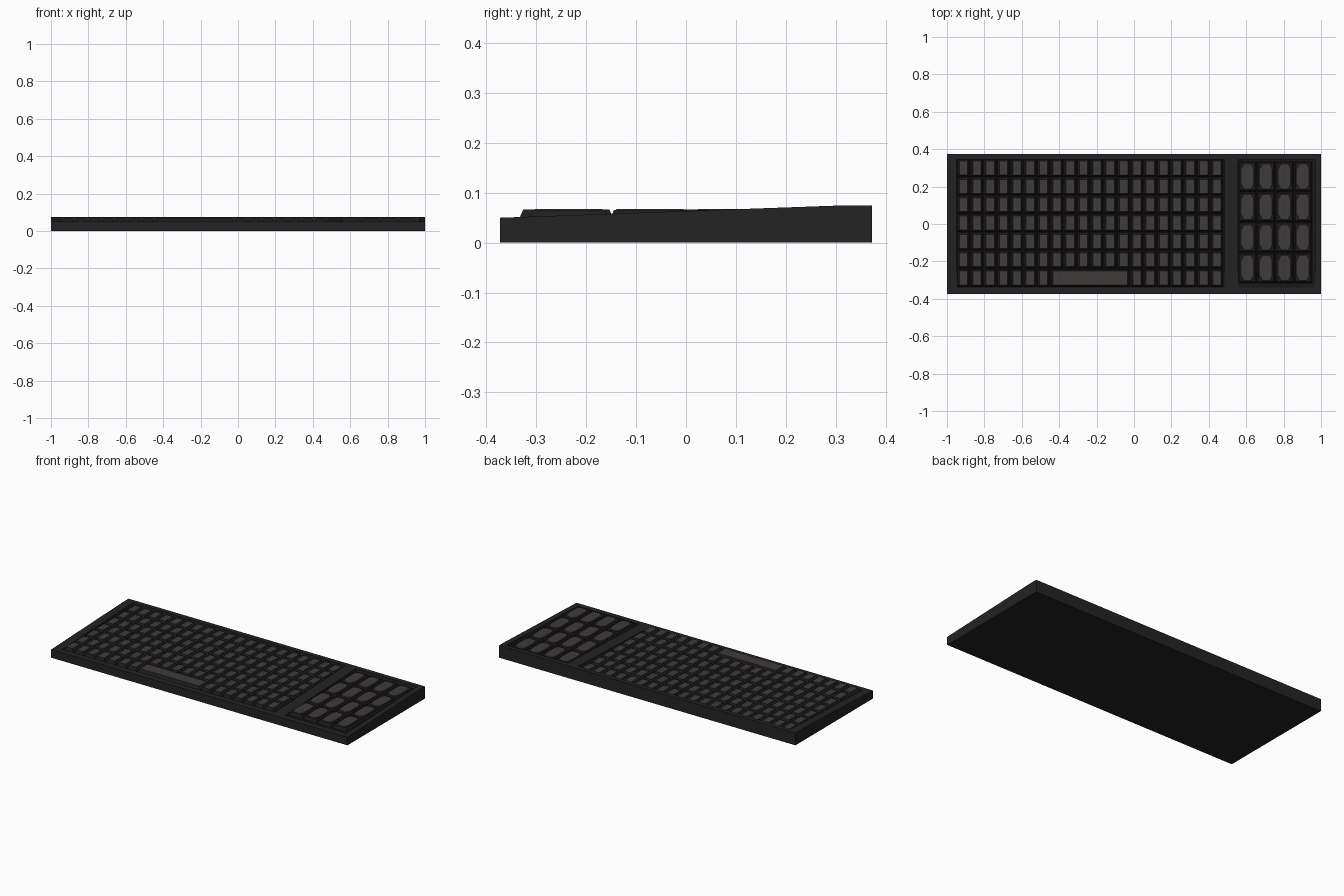
import bpy, bmesh

if "Cube" in bpy.data.objects:
    bpy.data.objects.remove(bpy.data.objects["Cube"])


def material(name, r, g, b):
    m = bpy.data.materials.new(name)
    m.diffuse_color = (r, g, b, 1)
    m.use_nodes = True
    m.node_tree.nodes["Principled BSDF"].inputs["Base Color"].default_value = m.diffuse_color
    return m


CASE = material("case_black", 0.017, 0.017, 0.017)
WELL = material("well_dark", 0.009, 0.009, 0.009)
SIDE = material("key_side_black", 0.013, 0.013, 0.013)
CAP = material("key_top_brown", 0.050, 0.043, 0.042)


def finish(bm, name, mats):
    bmesh.ops.recalc_face_normals(bm, faces=bm.faces)
    me = bpy.data.meshes.new(name)
    bm.to_mesh(me)
    bm.free()
    for m in mats:
        me.materials.append(m)
    ob = bpy.data.objects.new(name, me)
    bpy.context.collection.objects.link(ob)
    return ob


def loft(bm, low, high, z0, z1, top_mat=0):
    """Solid between two outlines with the same number of points."""
    a = [bm.verts.new((x, y, z0)) for x, y in low]
    b = [bm.verts.new((x, y, z1)) for x, y in high]
    n = len(a)
    bm.faces.new(a[::-1])
    bm.faces.new(b).material_index = top_mat
    for i in range(n):
        j = (i + 1) % n
        bm.faces.new((a[i], a[j], b[j], b[i]))


def rect(cx, cy, w, h):
    return [(cx - w / 2, cy - h / 2), (cx + w / 2, cy - h / 2),
            (cx + w / 2, cy + h / 2), (cx - w / 2, cy + h / 2)]


def octagon(cx, cy, w, h):
    q = [(-.3, -.5), (.3, -.5), (.5, -.31), (.5, .31),
         (.3, .5), (-.3, .5), (-.5, .31), (-.5, -.31)]
    return [(cx + x * w, cy + y * h) for x, y in q]


# Wedge case: side profile extruded along x
FLOOR, TOP = 0.046, 0.067
bm = bmesh.new()
profile = [(-.373, 0), (.373, 0), (.373, .075), (.32, .075), (-.373, .05)]
f = bm.faces.new([bm.verts.new((-1, y, z)) for y, z in profile])
ext = bmesh.ops.extrude_face_region(bm, geom=[f])
bmesh.ops.translate(bm, vec=(2, 0, 0),
                    verts=[v for v in ext["geom"] if isinstance(v, bmesh.types.BMVert)])
case = finish(bm, "case", [CASE, WELL])

# Two key wells cut into the case
bm = bmesh.new()
for x0, x1 in ((-.95, .485), (.555, .967)):
    r = rect((x0 + x1) / 2, 0.003, x1 - x0, .684)
    loft(bm, r, r, FLOOR, 0.2)
cutter = finish(bm, "well_cutter", [CASE])
cutter.hide_render = True
mod = case.modifiers.new("wells", 'BOOLEAN')
mod.operation = 'DIFFERENCE'
mod.solver = 'EXACT'
mod.object = cutter
bpy.context.view_layer.objects.active = case
case.select_set(True)
bpy.ops.object.modifier_apply(modifier="wells")
bpy.data.objects.remove(cutter)
for p in case.data.polygons:
    p.material_index = int(p.normal.z > 0.9 and abs(p.center.z - FLOOR) < 0.001)

# Main key block: 20 columns by 7 rows, leaving room for the space bar
bm = bmesh.new()
for row in range(7):
    y = 0.299 - 0.098 * row
    for col in range(20):
        if row == 6 and 7 <= col <= 12:
            continue
        x = -0.911 + 0.0713 * col
        loft(bm, rect(x, y, .066, .093), rect(x, y, .044, .074), FLOOR, TOP, 1)
finish(bm, "main_keys", [SIDE, CAP])

# Space bar
bm = bmesh.new()
loft(bm, rect(-.234, -.289, .422, .093), rect(-.234, -.289, .398, .074), FLOOR, TOP, 1)
finish(bm, "space_bar", [SIDE, CAP])

# Number pad: 4 by 4 large keys with octagonal finger pads
bm = bmesh.new()
pads = bmesh.new()
for row in range(4):
    y = 0.254 - 0.163 * row
    for col in range(4):
        x = 0.607 + 0.099 * col
        loft(bm, rect(x, y, .096, .159), rect(x, y, .080, .145), FLOOR, TOP - .001)
        loft(pads, octagon(x, y, .068, .138), octagon(x, y, .064, .134),
             TOP - .0015, TOP + .0005)
finish(bm, "number_pad_keys", [SIDE])
finish(pads, "number_pad_finger_pads", [CAP])
